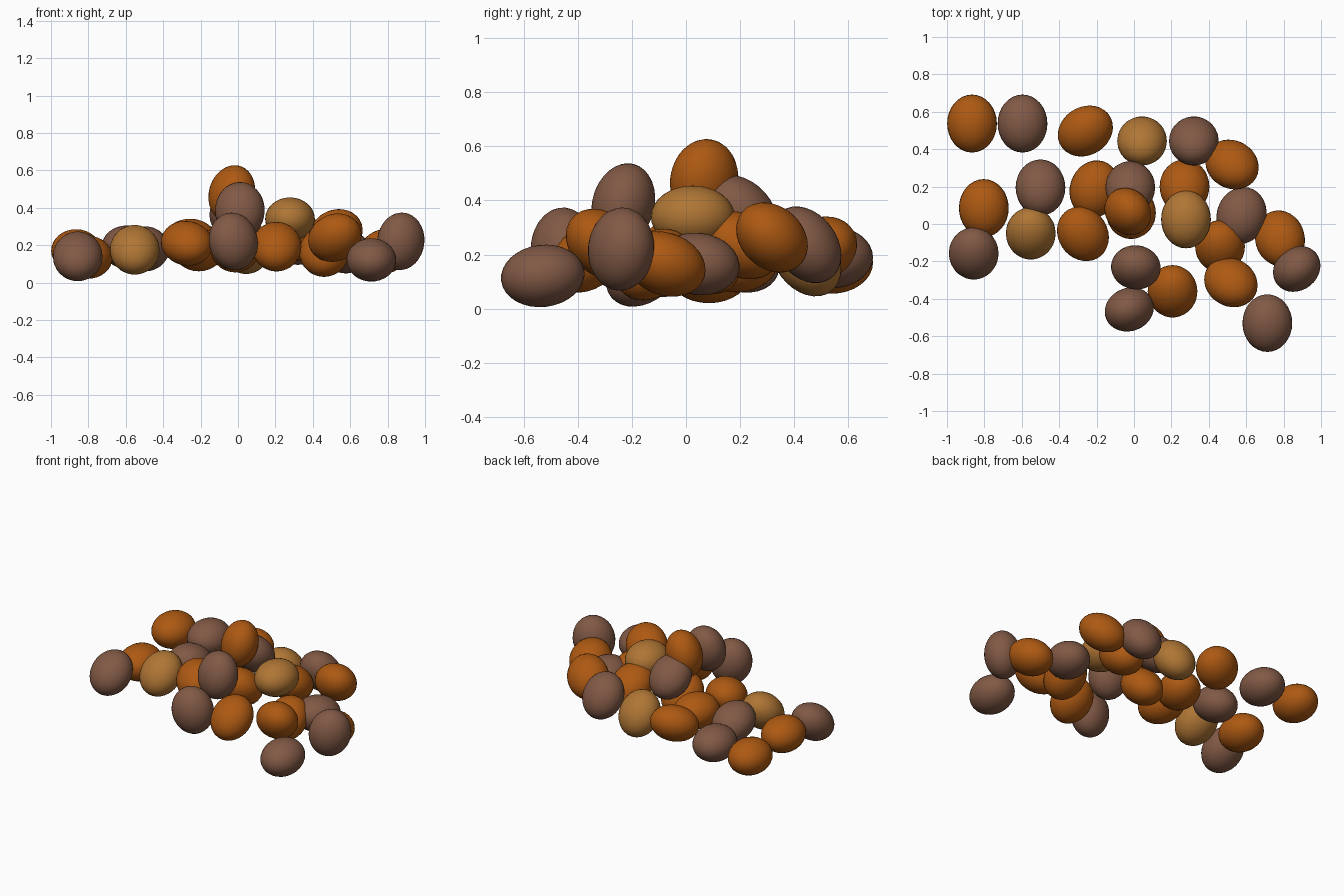
import bpy
from mathutils import Vector, Matrix

if "Cube" in bpy.data.objects:
    bpy.data.objects.remove(bpy.data.objects["Cube"])

# Half sizes shared by every pebble: width, length, thickness
RADII = (0.133, 0.155, 0.115)


def material(name, rgb):
    m = bpy.data.materials.new(name)
    m.diffuse_color = (*rgb, 1)
    m.use_nodes = True
    m.node_tree.nodes["Principled BSDF"].inputs["Base Color"].default_value = m.diffuse_color
    return m


ORANGE = material("orange", (0.42, 0.10, 0.006))
BROWN = material("brown", (0.22, 0.10, 0.06))
TAN = material("tan", (0.43, 0.18, 0.035))

# Resting attitudes: (long axis, short axis)
FLAT = ((0, 1, 0), (0, 0, 1))
NOSE_UP = ((0, .77, .64), (0, -.64, .77))
NOSE_DOWN = ((0, .77, -.64), (0, .64, .77))
STEEP_DOWN = ((0, .6, -.8), (0, .8, .6))
SKEWED = ((.65, -.55, .5), (0, .65, .75))


def pebble(name, mat, location, attitude):
    long = Vector(attitude[0]).normalized()
    short = Vector(attitude[1])
    short = (short - long * short.dot(long)).normalized()
    wide = long.cross(short)
    rot = Matrix((wide, long, short)).transposed().to_4x4()
    bpy.ops.mesh.primitive_uv_sphere_add(segments=32, ring_count=16, radius=1)
    ob = bpy.context.object
    ob.name = name
    ob.matrix_world = Matrix.Translation(location) @ rot @ Matrix.Diagonal((*RADII, 1))
    ob.data.materials.append(mat)
    bpy.ops.object.shade_smooth()


pile = [
    # back row
    (ORANGE, (-.866, .537, .17), FLAT),
    (BROWN, (-.596, .537, .19), FLAT),
    (ORANGE, (-.26, .497, .22), ((.8, .55, .2), (.1, -.5, .85))),
    (TAN, (.043, .444, .187), STEEP_DOWN),
    (BROWN, (.32, .444, .236), STEEP_DOWN),
    (ORANGE, (.524, .318, .263), SKEWED),
    # middle rows
    (BROWN, (-.5, .195, .18), ((0, .93, -.36), (0, .36, .93))),
    (ORANGE, (-.21, .187, .175), ((.3, .95, 0), (0, 0, 1))),
    (BROWN, (-.02, .196, .363), NOSE_DOWN),
    (ORANGE, (.27, .2, .235), ((0, .85, -.5), (0, .5, .85))),
    (ORANGE, (-.803, .085, .135), FLAT),
    (TAN, (-.552, -.05, .175), NOSE_UP),
    (ORANGE, (-.273, -.053, .21), ((-.5, .8, .3), (0, -.35, .9))),
    (ORANGE, (-.016, .06, .187), NOSE_DOWN),
    (TAN, (.278, .025, .34), FLAT),
    (BROWN, (.575, .045, .165), ((.25, .95, -.12), (0, .12, 1))),
    (ORANGE, (.46, -.12, .163), NOSE_UP),
    (ORANGE, (.78, -.077, .165), ((-.25, .9, -.35), (-.2, .35, .9))),
    # top of the pile
    (ORANGE, (-.033, .067, .475), ((.25, .1, .95), (.7, .6, -.25))),
    # front row
    (BROWN, (-.857, -.157, .14), NOSE_UP),
    (BROWN, (.01, -.232, .385), ((0, .25, .97), (.1, 1, -.25))),
    (BROWN, (-.025, -.457, .22), ((-.2, 0, .97), (-.4, .9, 0))),
    (ORANGE, (.206, -.36, .192), NOSE_UP),
    (ORANGE, (.518, -.312, .24), SKEWED),
    (BROWN, (.87, -.24, .22), ((.15, .12, .97), (.6, -.75, 0))),
    (BROWN, (.713, -.53, .121), ((0, .99, .12), (0, -.12, .99))),
]

for i, (mat, loc, att) in enumerate(pile, 1):
    pebble(f"pebble_{i:02d}", mat, loc, att)
